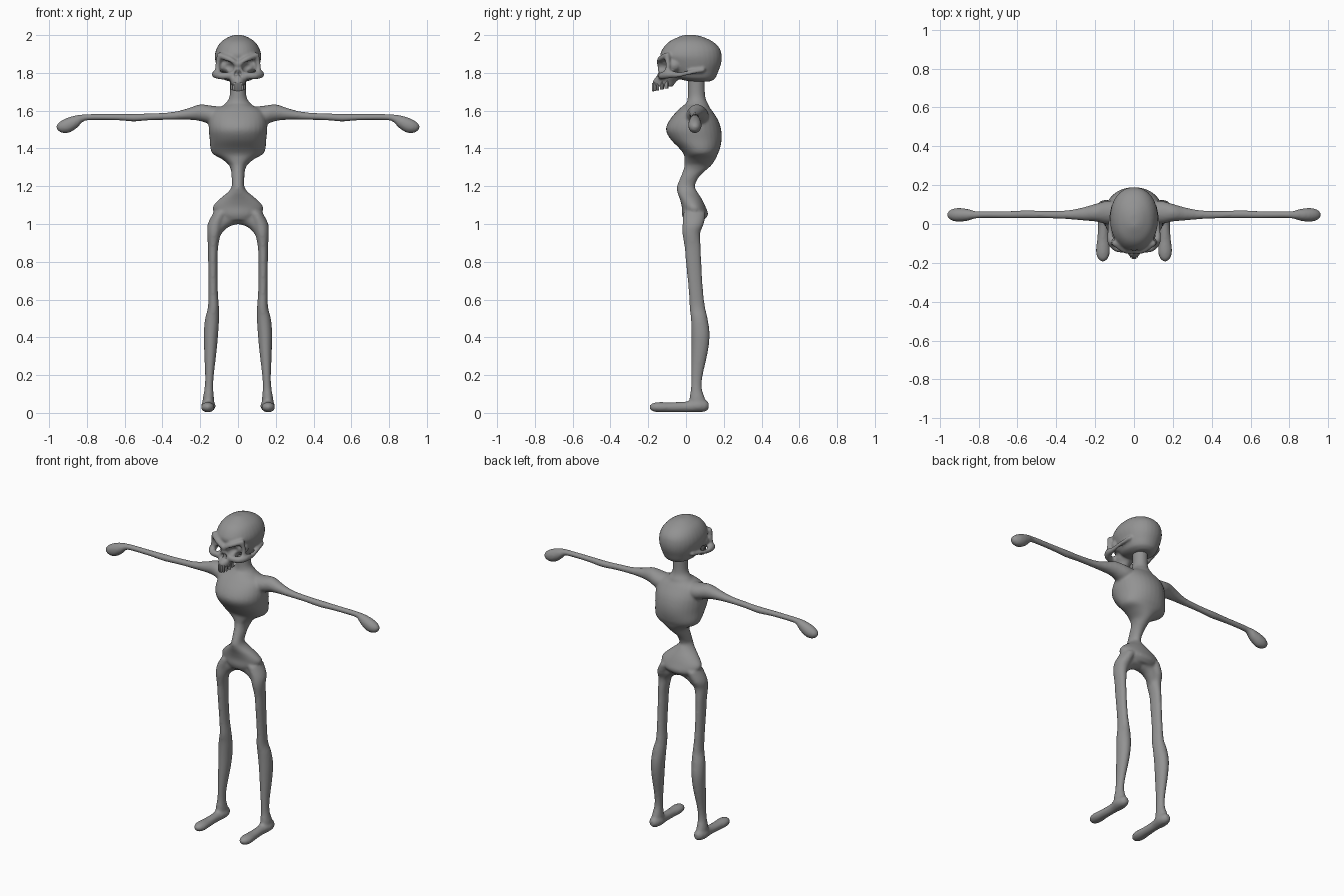
import bpy, bmesh, math
from mathutils import Vector, Matrix

PLACE = {'X': lambda p, a, b: (p, a, b), 'Y': lambda p, a, b: (a, p, b), 'Z': lambda p, a, b: (a, b, p)}

# Dark grey surface
grey = bpy.data.materials.new("dark_grey")
grey.diffuse_color = (0.29, 0.29, 0.29, 1)


def catmull(points, steps=4):
    """Smooth a list of equal-length tuples."""
    pts = [Vector(p) for p in points]
    out = []
    for i in range(len(pts) - 1):
        p0, p1, p2, p3 = pts[max(i - 1, 0)], pts[i], pts[i + 1], pts[min(i + 2, len(pts) - 1)]
        for k in range(steps):
            t = k / steps
            out.append(0.5 * (2 * p1 + (p2 - p0) * t + (2 * p0 - 5 * p1 + 4 * p2 - p3) * t * t
                              + (3 * p1 - p0 - 3 * p2 + p3) * t ** 3))
    return out + [pts[-1]]


def loft(bm, axis, rings, side=1, power=2.0, n=32):
    """Closed loft; each ring is (position, centre a, centre b, radius a, radius b)."""
    loops = []
    for p, a, b, ra, rb in catmull(rings):
        loop = []
        for i in range(n):
            c, s = math.cos(math.tau * i / n), math.sin(math.tau * i / n)
            u = a + ra * math.copysign(abs(c) ** (2 / power), c)
            v = b + rb * math.copysign(abs(s) ** (2 / power), s)
            x, y, z = PLACE[axis](p, u, v)
            loop.append(bm.verts.new((side * x, y, z)))
        loops.append(loop)
    faces = [bm.faces.new(loops[0]), bm.faces.new(loops[-1][::-1])]
    for l0, l1 in zip(loops, loops[1:]):
        for i in range(n):
            j = (i + 1) % n
            faces.append(bm.faces.new((l0[i], l1[i], l1[j], l0[j])))
    bmesh.ops.recalc_face_normals(bm, faces=faces)


def span(rows):
    """Rows of (z, y front, y back, half width) to centred rings."""
    return [(z, 0, (f + k) / 2, w, (k - f) / 2) for z, f, k, w in rows]


def beads(bm, path, side=1):
    """Rounded bone along a path of (x, y, z, radius)."""
    for x, y, z, r in catmull(path, 6):
        bmesh.ops.create_uvsphere(bm, u_segments=16, v_segments=10, radius=r,
                                  matrix=Matrix.Translation((side * x, y, z)))


def make(name, bm):
    me = bpy.data.meshes.new(name)
    bm.to_mesh(me)
    bm.free()
    ob = bpy.data.objects.new(name, me)
    bpy.context.collection.objects.link(ob)
    return ob


def remesh(ob, size):
    m = ob.modifiers.new("fuse", 'REMESH')
    m.mode, m.voxel_size, m.use_smooth_shade = 'VOXEL', size, True


def finish(ob, rounds):
    if rounds:
        m = ob.modifiers.new("soften", 'SMOOTH')
        m.factor, m.iterations = 0.5, rounds
    bpy.ops.object.select_all(action='DESELECT')
    ob.select_set(True)
    bpy.context.view_layer.objects.active = ob
    bpy.ops.object.convert(target='MESH')
    bpy.ops.object.shade_smooth()
    ob.data.materials.clear()
    ob.data.materials.append(grey)


# Body: neck, rib cage, lower spine and pelvis
bm = bmesh.new()
loft(bm, 'Z', span([(1.59, -.01, .13, .11), (1.63, 0, .12, .075), (1.66, .008, .105, .05),
                    (1.70, .01, .10, .042), (1.78, .01, .10, .044)]))
loft(bm, 'Z', span([(1.635, -.005, .11, .06), (1.60, -.045, .138, .13), (1.55, -.087, .17, .152),
                    (1.50, -.106, .186, .155), (1.45, -.083, .189, .15), (1.40, -.035, .18, .146),
                    (1.37, -.012, .168, .132), (1.345, -.008, .157, .088), (1.31, -.008, .134, .045),
                    (1.28, -.012, .10, .036)]), power=2.1)
loft(bm, 'Z', span([(1.36, 0, .14, .08), (1.30, -.01, .118, .042), (1.25, -.028, .07, .034),
                    (1.20, -.048, .047, .033), (1.17, -.046, .06, .052), (1.13, -.032, .085, .10),
                    (1.09, -.022, .104, .134), (1.05, -.022, .117, .122), (1.02, -.01, .095, .095)]))
for s in (1, -1):
    # Arched underside of the pelvis
    beads(bm, [(0, .04, 1.045, .045), (.06, .04, 1.03, .046), (.10, .038, 1.0, .044), (.122, .032, .965, .038)], s)
    # Arm with mitten hand
    loft(bm, 'X', [(.05, .06, 1.575, .05, .045), (.13, .06, 1.575, .06, .05), (.20, .058, 1.589, .045, .044),
                   (.26, .052, 1.583, .034, .031), (.34, .048, 1.573, .023, .021), (.45, .048, 1.568, .019, .018),
                   (.55, .05, 1.563, .021, .02), (.65, .048, 1.566, .018, .017), (.78, .048, 1.566, .017, .017),
                   (.82, .047, 1.561, .02, .019), (.85, .047, 1.544, .029, .033), (.89, .047, 1.526, .035, .041),
                   (.925, .047, 1.517, .033, .036), (.95, .047, 1.514, .022, .022), (.96, .047, 1.514, .01, .01)], s)
    # Leg
    loft(bm, 'Z', [(1.06, .09, .045, .04, .06), (1.0, .118, .038, .042, .056), (.95, .127, .028, .036, .047),
                   (.88, .132, .035, .027, .043), (.80, .133, .04, .025, .041), (.65, .132, .052, .025, .038),
                   (.56, .13, .06, .029, .041), (.50, .137, .07, .037, .044), (.42, .143, .077, .038, .048),
                   (.33, .146, .073, .033, .044), (.20, .151, .058, .023, .031), (.13, .154, .055, .023, .029),
                   (.07, .157, .06, .03, .042), (.02, .157, .065, .03, .042)], s)
    # Foot
    loft(bm, 'Y', [(.12, .157, .038, .015, .018), (.10, .157, .037, .03, .03), (.06, .157, .037, .038, .033),
                   (0, .157, .032, .028, .028), (-.08, .159, .03, .031, .026), (-.14, .16, .03, .036, .027),
                   (-.175, .16, .03, .027, .022), (-.192, .16, .03, .01, .01)], s)
body = make("body", bm)
remesh(body, .008)
finish(body, 4)

# Skull: cranium and upper jaw
bm = bmesh.new()
loft(bm, 'Z', span([(1.755, .02, .13, .05), (1.772, -.05, .155, .085), (1.81, -.09, .172, .104),
                    (1.85, -.115, .186, .117), (1.89, -.137, .189, .123), (1.93, -.122, .178, .113),
                    (1.965, -.09, .143, .089), (1.99, -.04, .09, .05), (2.0, -.01, .05, .018)]), power=2.15)
loft(bm, 'Z', span([(1.727, -.17, -.07, .033), (1.755, -.176, -.05, .041), (1.785, -.155, -.02, .054),
                    (1.82, -.15, 0, .055), (1.87, -.135, 0, .05)]))
for s in (1, -1):
    # Cheekbone and arch, outer eye rim, slanting brow, socket back wall
    beads(bm, [(.045, -.13, 1.785, .02), (.09, -.122, 1.785, .02), (.115, -.09, 1.793, .022),
               (.123, -.04, 1.79, .014), (.12, .02, 1.802, .012), (.107, .09, 1.815, .012)], s)
    beads(bm, [(.107, -.1, 1.80, .016), (.108, -.095, 1.84, .013), (.098, -.1, 1.885, .016)], s)
    beads(bm, [(.005, -.14, 1.845, .014), (.045, -.136, 1.872, .016), (.098, -.1, 1.893, .016)], s)
    beads(bm, [(.05, -.07, 1.835, .035), (.078, -.06, 1.84, .034)], s)
skull = make("skull", bm)
remesh(skull, .007)

# Eye sockets and nose opening are carved out
cutters = []
for s in (1, -1):
    for centre, size, tilt in (((.058, -.15, 1.833), (.04, .055, .031), -20),
                               ((.011, -.17, 1.797), (.011, .04, .025), -18)):
        cb = bmesh.new()
        mat = (Matrix.Translation((s * centre[0], centre[1], centre[2]))
               @ Matrix.Rotation(math.radians(s * tilt), 4, 'Y') @ Matrix.Diagonal((*size, 1)))
        bmesh.ops.create_uvsphere(cb, u_segments=32, v_segments=20, radius=1, matrix=mat)
        cutter = make("socket_cutter", cb)
        cutter.hide_render = True
        cutters.append(cutter)
        cut = skull.modifiers.new("carve", 'BOOLEAN')
        cut.operation, cut.object = 'DIFFERENCE', cutter
remesh(skull, .0055)
finish(skull, 3)
for c in cutters:
    bpy.data.objects.remove(c)

# Upper teeth along the jaw arc
bm = bmesh.new()
for i in range(10):
    t = math.radians(-81 + 18 * i)
    lift = .018 * (1 - math.cos(t))
    mat = (Matrix.Translation((.033 * math.sin(t), -.09 - .084 * math.cos(t), 1.725 + lift))
           @ Matrix.Rotation(math.atan2(.033 * math.sin(t), .084 * math.cos(t)), 4, 'Z')
           @ Matrix.Diagonal((.0125 if abs(t) < .9 else .02, .014, .045, 1)))
    bmesh.ops.create_cube(bm, size=1, matrix=mat)
bmesh.ops.bevel(bm, geom=bm.edges[:], offset=.003, segments=2, affect='EDGES', profile=.5)
teeth = make("teeth", bm)
finish(teeth, 0)
